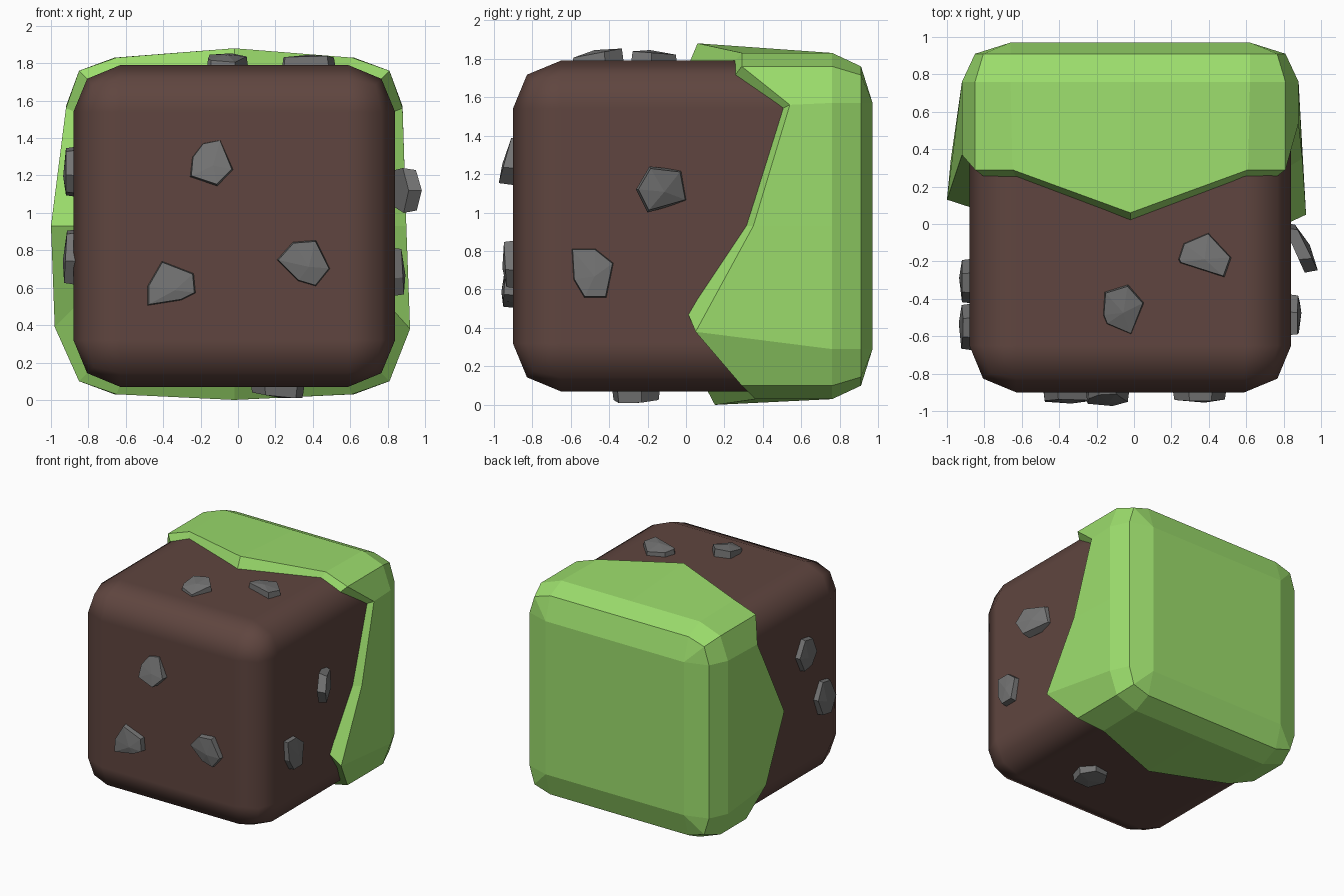
import bpy, bmesh
from mathutils import Vector

if "Cube" in bpy.data.objects:
    bpy.data.objects.remove(bpy.data.objects["Cube"])

def material(name, rgb):
    m = bpy.data.materials.new(name)
    m.diffuse_color = (*rgb, 1)
    m.use_nodes = True
    m.node_tree.nodes["Principled BSDF"].inputs["Base Color"].default_value = m.diffuse_color
    return m

BROWN = material("dirt_brown", (0.115, 0.06, 0.05))
GREEN = material("grass_green", (0.33, 0.72, 0.15))
GREY = material("stone_grey", (0.17, 0.17, 0.17))
CX, CZ = -0.02, 0.93

def make_object(name, bm, mat):
    bmesh.ops.recalc_face_normals(bm, faces=bm.faces)
    me = bpy.data.meshes.new(name)
    bm.to_mesh(me)
    bm.free()
    me.materials.append(mat)
    ob = bpy.data.objects.new(name, me)
    bpy.context.collection.objects.link(ob)
    return ob

# dirt block: smooth rounded cube
bm = bmesh.new()
bmesh.ops.create_cube(bm, size=1.72)
bmesh.ops.translate(bm, verts=bm.verts, vec=(CX, -0.04, CZ))
for f in bm.faces:
    f.smooth = True
dirt = make_object("dirt_block", bm, BROWN)
bev = dirt.modifiers.new("round", 'BEVEL')
bev.width = 0.25
bev.segments = 2
bev.harden_normals = True

# grass cover: rounded-square rings lofted from the back to a wavy front rim
def ring(half, corner, flat, y):
    """16 points, clockwise from top centre as seen from the front."""
    pts = []
    for dx, dz in ((0, 1), (1, 0), (0, -1), (-1, 0)):
        tx, tz = dz, -dx
        for out, along in ((half, 0), (half, flat), (corner, corner), (flat, half)):
            pts.append((CX + dx * out + tx * along, y, CZ + dz * out + tz * along))
    return pts

rim_y = [0.06, 0.29, 0.29, 0.54, 0.35, 0.05, 0.29, 0.36,
         0.15, 0.36, 0.42, 0.34, 0.13, 0.37, 0.29, 0.29]
push = {0: (0, .05), 4: (.02, 0), 5: (.04, .08), 8: (0, -.03),
        11: (-.06, .09), 12: (-.08, 0)}
rim, inner = [], []
for i, (x, _, z) in enumerate(ring(0.90, 0.83, 0.63, 0)):
    px, pz = push.get(i, (0, 0))
    rim.append((x + px, rim_y[i], z + pz))
for i, (x, _, z) in enumerate(ring(0.85, 0.775, 0.61, 0)):
    px, pz = push.get(i, (0, 0))
    inner.append((x, rim_y[i] - 0.042, z + (pz * 2 if i in (5, 11) else 0)))

bm = bmesh.new()
rings = [ring(0.64, 0.64, 0.64, 0.97), ring(0.83, 0.785, 0.64, 0.91),
         ring(0.90, 0.83, 0.64, 0.76), rim, inner]
loops = [[bm.verts.new(p) for p in r] for r in rings]
bm.faces.new(loops[0])
for a, b in zip(loops, loops[1:]):
    for i in range(16):
        j = (i + 1) % 16
        bm.faces.new((a[i], a[j], b[j], b[i]))
bmesh.ops.remove_doubles(bm, verts=bm.verts, dist=0.001)
make_object("grass_cover", bm, GREEN)

# stones: faceted chips on each dirt face; w is the height off the face
FACES = {
    "front": lambda u, v, w: (u, -0.90 - w, v),
    "right": lambda u, v, w: (0.84 + w, u, v),
    "left": lambda u, v, w: (-0.88 - w, u, v),
    "top": lambda u, v, w: (u, v, 1.79 + w),
    "bottom": lambda u, v, w: (u, v, 0.07 - w),
}

def stone(name, face, outline, height, tilt=(0, 0), thick=0.1):
    place = FACES[face]
    c = sum((Vector(p) for p in outline), Vector((0, 0))) / len(outline)
    t = Vector(tilt)
    bm = bmesh.new()
    low, high = [], []
    for p in outline:
        d = Vector(p) - c
        w = height + d.dot(t)
        q = c + d * 0.9
        low.append(bm.verts.new(place(p[0], p[1], w - thick)))
        high.append(bm.verts.new(place(q.x, q.y, w)))
    apex = bm.verts.new(place(c.x + 0.02, c.y - 0.02, height + 0.015))
    bm.faces.new(low)
    for i in range(len(low)):
        j = (i + 1) % len(low)
        bm.faces.new((low[i], low[j], high[j], high[i]))
        bm.faces.new((high[i], high[j], apex))
    make_object(name, bm, GREY)

stone("front_stone_upper", "front", [(-.26, 1.19), (-.25, 1.30), (-.19, 1.38), (-.09, 1.40),
      (-.02, 1.23), (-.11, 1.14)], 0.04, (0, -0.25))
stone("front_stone_left", "front", [(-.49, .50), (-.49, .61), (-.41, .75), (-.23, .68),
      (-.22, .57), (-.30, .53)], 0.045, (0, -0.05))
stone("front_stone_right", "front", [(.20, .75), (.29, .85), (.42, .86), (.50, .70),
      (.42, .60), (.32, .63)], 0.04, (0, 0.05))
stone("right_stone_upper", "right", [(-.26, 1.12), (-.19, 1.24), (-.02, 1.22), (.01, 1.06),
      (-.20, 1.00)], 0.085, (-0.45, 0), 0.07)
stone("right_stone_lower", "right", [(-.60, .82), (-.47, .82), (-.37, .74), (-.41, .55),
      (-.53, .55), (-.59, .65)], 0.04, (0, -0.05))
stone("top_stone_front", "top", [(-.17, -.49), (-.16, -.36), (-.03, -.32), (.06, -.42),
      (-.01, -.60), (-.15, -.54)], 0.04, (0, 0.17))
stone("top_stone_back", "top", [(.23, -.19), (.26, -.10), (.40, -.04), (.53, -.18),
      (.49, -.29), (.24, -.21)], 0.04, (0, -0.07))
stone("left_stone_upper", "left", [(-.43, 1.20), (-.37, 1.34), (-.26, 1.36), (-.18, 1.22),
      (-.25, 1.08), (-.36, 1.10)], 0.04)
stone("left_stone_lower", "left", [(-.68, .74), (-.61, .90), (-.50, .92), (-.42, .78),
      (-.48, .63), (-.60, .61)], 0.042, (0, -0.05))
stone("bottom_stone", "bottom", [(.06, -.26), (.13, -.15), (.27, -.13), (.36, -.23),
      (.32, -.36), (.14, -.39)], 0.045, (0.1, -0.05))
